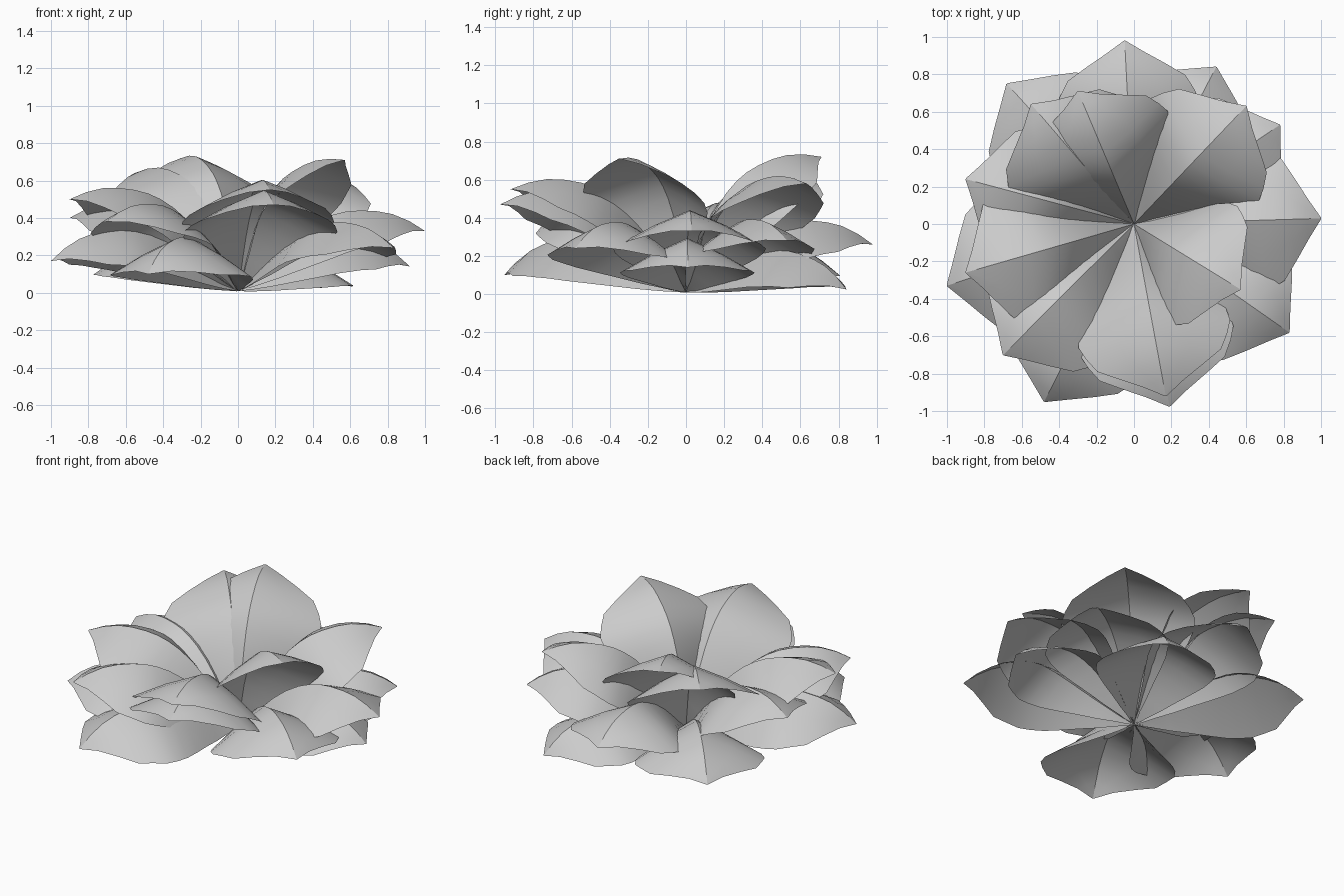
import bpy
from mathutils import Vector

if "Cube" in bpy.data.objects:
    bpy.data.objects.remove(bpy.data.objects["Cube"])

# Petal profile for unit length: (fraction of length, half width, ridge height, edge height)
PROFILE = [(0, .008, 0, 0), (.1, .065, .05, -.002), (.2, .135, .105, .0), (.3, .2, .155, .005),
           (.4, .27, .193, .01), (.5, .335, .216, .015), (.58, .37, .222, .02),
           (.65, .38, .217, .02), (.72, .355, .2, .02), (.8, .31, .17, .012),
           (.87, .21, .132, .02), (.94, .1, .072, .02), (1, .004, 0, 0)]
SPREAD = (-1, -.5, 0, .5, 1)
FOLD = (1, .44, 0, .44, 1)   # share of the drop from crease to edge


def petal(name, tip):
    tip = Vector(tip)
    length = tip.length
    along = tip.normalized()
    side = Vector((-tip.y, tip.x, 0)).normalized()
    up = along.cross(side)
    verts, faces = [], []
    for t, w, h, e in PROFILE:
        for u, f in zip(SPREAD, FOLD):
            p = (along * t + side * (u * w) + up * (h - f * (h - e))) * length
            p.z = max(p.z + .008 * (1 - t), 0)
            verts.append(p)
    n = len(SPREAD)
    for r in range(len(PROFILE) - 1):
        for c in range(n - 1):
            a = r * n + c
            faces.append((a, a + 1, a + n + 1, a + n))
    mesh = bpy.data.meshes.new(name)
    mesh.from_pydata(verts, [], faces)
    mesh.update()
    ob = bpy.data.objects.new(name, mesh)
    bpy.context.collection.objects.link(ob)
    bpy.ops.object.select_all(action='DESELECT')
    ob.select_set(True)
    bpy.context.view_layer.objects.active = ob
    bpy.ops.object.shade_smooth_by_angle()


# Petal tips by layer, upright inner petals first
LAYERS = {
    "inner_petal": [(-.3, .71, .72), (.57, -.35, .71), (.6, .63, .58),
                    (-.9, -.26, .5), (.17, -.92, .55), (-.55, .64, .64)],
    "middle_petal": [(-.9, .24, .4), (.19, -.975, .47), (1, .03, .33),
                     (-.7, -.7, .38), (-.05, .98, .26), (.83, -.58, .24), (.78, .53, .28)],
    "outer_petal": [(-1, -.33, .17), (.92, .01, .14), (-.48, -.95, .1),
                    (-.68, .75, .1), (.44, .84, .025)],
}
for layer, tips in LAYERS.items():
    for i, tip in enumerate(tips, 1):
        petal(f"{layer}_{i}", tip)
